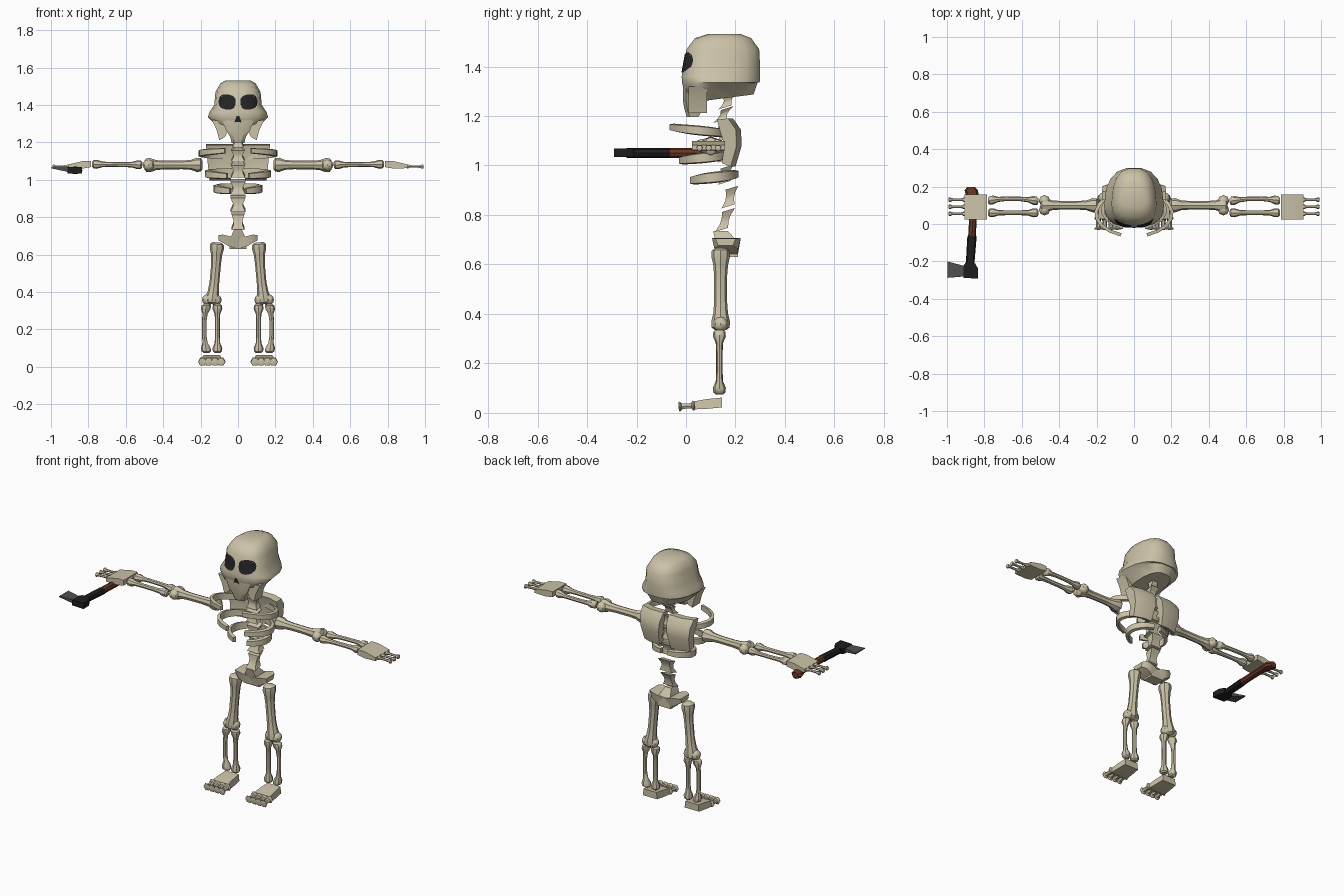
import bpy, bmesh, math
from mathutils import Vector, Matrix
from mathutils.bvhtree import BVHTree

if "Cube" in bpy.data.objects:
    bpy.data.objects.remove(bpy.data.objects["Cube"])


def material(name, rgb):
    m = bpy.data.materials.new(name)
    m.use_nodes = True
    m.diffuse_color = (*rgb, 1)
    m.node_tree.nodes["Principled BSDF"].inputs["Base Color"].default_value = (*rgb, 1)
    return m


BONE = material("bone", (0.60, 0.54, 0.39))
SOCKET = material("dark socket", (0.018, 0.018, 0.02))
WOOD = material("brown wood", (0.14, 0.04, 0.018))
BLACK = material("black grip", (0.013, 0.013, 0.014))
STEEL = material("grey steel", (0.08, 0.08, 0.08))


def finish(name, bm, mat=BONE, paired=False, angle=40):
    """Turn a bmesh into one object, or into a left and right pair."""
    bmesh.ops.recalc_face_normals(bm, faces=bm.faces)
    for side in (("left_", "right_") if paired else ("",)):
        if side == "right_":
            bmesh.ops.scale(bm, vec=(-1, 1, 1), verts=bm.verts)
            bmesh.ops.reverse_faces(bm, faces=bm.faces)
        me = bpy.data.meshes.new(side + name)
        bm.to_mesh(me)
        me.materials.append(mat)
        ob = bpy.data.objects.new(side + name, me)
        bpy.context.collection.objects.link(ob)
        bpy.ops.object.select_all(action='DESELECT')
        ob.select_set(True)
        bpy.context.view_layer.objects.active = ob
        bpy.ops.object.shade_smooth_by_angle(angle=math.radians(angle))
    bm.free()


def loft(bm, rings):
    """Skin a row of closed rings and cap both ends."""
    rows = [[bm.verts.new(p) for p in r] for r in rings]
    n = len(rows[0])
    for a, b in zip(rows, rows[1:]):
        for i in range(n):
            bm.faces.new((a[i], a[(i + 1) % n], b[(i + 1) % n], b[i]))
    bm.faces.new(rows[0])
    bm.faces.new(rows[-1])


def prism(bm, outline, place, w0, w1):
    loft(bm, [[place(u, v, w) for u, v in outline] for w in (w0, w1)])


def along_x(u, v, w):
    return Vector((w, u, v))


def along_y(u, v, w):
    return Vector((u, w, v))


def along_z(u, v, w):
    return Vector((u, v, w))


def bone(bm, start, end, shaft, knob, bow=(0, 0, 0), lobe=None, sides=8):
    """Lathed bone with flared ends, an optional bow and a two-lobed joint."""
    start, end, bow = Vector(start), Vector(end), Vector(bow)
    turn = (end - start).to_track_quat('Z', 'Y')
    half = [(0, knob * .6), (.03, knob * .95), (.1, knob), (.2, shaft * 1.15), (.35, shaft)]
    profile = half + [(1 - t, r) for t, r in reversed(half)]
    rings = []
    for t, r in profile:
        c = start.lerp(end, t) + bow * math.sin(math.pi * t)
        rings.append([c + turn @ Vector((r * math.cos(a), r * math.sin(a), 0))
                      for a in (math.tau * i / sides for i in range(sides))])
    loft(bm, rings)
    if lobe:
        for s in (-1, 1):
            c = start.lerp(end, .93) + Vector(lobe) * s
            bmesh.ops.create_uvsphere(bm, u_segments=8, v_segments=6, radius=knob * .8,
                                      matrix=Matrix.Translation(c))


# Skull: stacked rings of (z, half width, front y, back y)
bm = bmesh.new()
rings = []
for z, w, y0, y1 in [(1.532, .065, .09, .22), (1.515, .092, .035, .265), (1.47, .118, .0, .298),
                     (1.40, .124, -.012, .302), (1.36, .15, -.02, .302), (1.335, .157, -.018, .3),
                     (1.305, .135, -.01, .292), (1.262, .09, .03, .275)]:
    ring, c, h = [], (y0 + y1) / 2, (y1 - y0) / 2
    for i in range(16):
        a = math.tau * (i + .5) / 16
        x, y = (math.copysign(abs(f) ** .75, f) for f in (math.cos(a), math.sin(a)))
        tilt = .13 * h * (y + .6) if z < 1.31 else 0
        ring.append((x * w * (1 - .13 * y), c + h * y, z + tilt))
    rings.append(ring)
loft(bm, rings)
skull_surface = BVHTree.FromBMesh(bm)
finish("skull", bm)


def project(x, z):
    hit = skull_surface.ray_cast(Vector((x, -1, z)), Vector((0, 1, 0)))[0]
    return (hit or Vector((x, .02, z))) + Vector((0, -.004, 0))


# Eye sockets and nose hole: thin patches laid on the skull
bm = bmesh.new()
grid = []
for k in (.05, .35, .7, 1):
    ring = []
    for i in range(12):
        a = math.tau * i / 12
        u, v = (math.copysign(abs(f) ** .8, f) for f in (math.cos(a), math.sin(a)))
        ring.append(project(.058 + k * (.046 * u - .006 * v), 1.416 + k * (.041 * v + .008 * u)))
    grid.append(ring)
loft(bm, grid[::-1])
bmesh.ops.delete(bm, geom=[f for f in bm.faces if len(f.verts) > 4 and f.calc_area() > .001],
                 context='FACES_ONLY')
finish("eye_socket", bm, SOCKET, True)
bm = bmesh.new()
bm.faces.new([bm.verts.new(project(x, z)) for x, z in
              [(-.02, 1.305), (-.005, 1.31), (.005, 1.31), (.02, 1.305), (.007, 1.34), (-.007, 1.34)]])
finish("nose_hole", bm, SOCKET)

# Upper jaw: middle tooth block and a side prong on each cheek
bm = bmesh.new()
rings = [[(x * w, y, z) for x, y in ((-1, y0), (-.6, y0 - .012), (.6, y0 - .012), (1, y0), (.8, y1), (-.8, y1))]
         for z, w, y0, y1 in [(1.32, .085, 0, .12), (1.26, .062, 0, .085), (1.23, .042, .005, .07),
                              (1.197, .034, .015, .05)]]
loft(bm, rings)
finish("jaw", bm, angle=30)
bm = bmesh.new()
prism(bm, [(.05, 1.31), (.14, 1.32), (.115, 1.27), (.1, 1.212), (.07, 1.228), (.055, 1.26)],
      along_y, .01, .085)
finish("jaw_prong", bm, paired=True, angle=30)

# Spine: waisted vertebrae with a spur behind
bm = bmesh.new()
for z0, z1, y, w, lean in [(1.235, 1.285, .168, .026, .01), (1.18, 1.232, .152, .03, .015),
                           (1.105, 1.165, .155, .036, 0), (1.02, 1.085, .155, .038, 0),
                           (.93, .995, .16, .04, .005), (.835, .91, .178, .04, .008),
                           (.74, .82, .158, .034, .014)]:
    loft(bm, [[(sx * w * k, y + lean * (2 * t - 1) + sy * .026 * k, z0 + (z1 - z0) * t + sy * .008)
               for sx, sy in ((-1, -1), (1, -1), (1, 1), (-1, 1))]
              for t, k in ((0, 1), (.35, .7), (.65, .7), (1, 1))])
finish("spine", bm, angle=30)

# Ribs: flat bands swept round the chest
for name, rx, ry, cy, z_back, z_front, tall in [("top_rib", .203, .122, .057, 1.125, 1.155, .036),
                                                ("middle_rib", .168, .1, .075, 1.045, 1.02, .04),
                                                ("bottom_rib", .122, .092, .112, .965, .94, .042)]:
    bm = bmesh.new()
    rings = []
    for i in range(9):
        t = i / 8
        a = math.radians(10 + 150 * t)
        out = Vector((math.sin(a), math.cos(a), 0))
        c = Vector((rx * out.x, cy + ry * out.y, z_back + (z_front - z_back) * t))
        h = tall / 2 * (.8 + .3 * math.sin(math.pi * t))
        rings.append([c + out * (s * .009) + Vector((0, 0, u * h))
                      for s, u in ((-1, -1), (1, -.8), (1, .8), (-1, 1))])
    loft(bm, rings)
    finish(name, bm, paired=True)

# Shoulder blades
bm = bmesh.new()
side = [(.145, 1.185), (.19, 1.19), (.222, 1.145), (.225, 1.08), (.2, .995), (.165, 1.01), (.175, 1.08)]
loft(bm, [[(x + (.02 * (1.19 - z) / .2 if x < .1 else -.02 * (1.19 - z) / .2), y - dy, z) for y, z in side]
          for x, dy in ((.018, 0), (.11, 0), (.172, .02))])
finish("shoulder_blade", bm, paired=True)

# Pelvis: sacrum wedge and flared hip wings
bm = bmesh.new()
loft(bm, [[(sx * w, y + sy * d, z) for sx, sy in ((-1, -1), (1, -1), (1, 1), (-1, 1))]
          for z, w, y, d in ((.63, .045, .175, .035), (.69, .04, .165, .045), (.735, .02, .14, .03))])
finish("sacrum", bm, angle=30)
bm = bmesh.new()
loft(bm, [[(x, y0, z - h), (x, y1, z - h), (x, y1 + .01, z + h), (x, y0 - .01, z + h)]
          for x, y0, y1, z, h in ((.0, .135, .2, .66, .026), (.045, .12, .21, .67, .028),
                                  (.08, .115, .21, .685, .022), (.105, .13, .19, .69, .014))])
finish("hip_wing", bm, paired=True)

# Arms
bm = bmesh.new()
bone(bm, (.19, .1, 1.08), (.5, .1, 1.078), .023, .038, lobe=(0, .024, 0))
finish("upper_arm", bm, paired=True)
bm = bmesh.new()
bone(bm, (.512, .122, 1.08), (.78, .125, 1.083), .012, .024, bow=(0, .012, 0))
bone(bm, (.512, .06, 1.08), (.78, .06, 1.083), .013, .024)
finish("forearm", bm, paired=True)
bm = bmesh.new()
prism(bm, [(.785, 1.068), (.785, 1.1), (.83, 1.1), (.905, 1.082), (.905, 1.062), (.83, 1.06)],
      along_y, .025, .158)
for y in (.055, .092, .13):
    bone(bm, (.9, y, 1.072), (.992, y, 1.07), .007, .013, sides=6)
finish("hand", bm, paired=True)

# Legs
bm = bmesh.new()
bone(bm, (.112, .14, .665), (.142, .14, .335), .026, .038, bow=(-.006, 0, 0), lobe=(.022, 0, 0))
finish("thigh", bm, paired=True)
bm = bmesh.new()
bone(bm, (.168, .135, .335), (.168, .135, .075), .012, .026, bow=(.014, 0, 0))
bone(bm, (.11, .135, .335), (.11, .135, .075), .013, .026)
finish("shin", bm, paired=True)
bm = bmesh.new()
loft(bm, [[(.14 - w, y, z0), (.14 + w, y, z0), (.14 + w * .9, y, z1), (.14 - w * .9, y, z1)]
          for w, y, z0, z1 in ((.048, .145, .022, .062), (.054, .08, .016, .055), (.058, .025, .014, .045))])
for x in (.09, .123, .157, .19):
    bone(bm, (x, .035, .03), (x, -.03, .025), .012, .023, sides=6)
finish("foot", bm, paired=True)


# Axe held in the right hand
def handle(name, mat, stations):
    bm = bmesh.new()
    loft(bm, [[(x + r * math.cos(a), y, 1.05 + min(r, .02) * math.sin(a))
               for a in (math.tau * i / 8 for i in range(8))] for x, y, r in stations])
    finish(name, bm, mat)


handle("axe_handle", WOOD, [(-.872, .198, .02), (-.87, .18, .036), (-.865, .155, .034), (-.86, .13, .022),
                            (-.862, .02, .02), (-.866, -.07, .021)])
handle("axe_grip", BLACK, [(-.866, -.065, .025), (-.872, -.15, .024), (-.878, -.24, .022)])
bm = bmesh.new()
prism(bm, [(-.912, -.225), (-.9, -.205), (-.85, -.21), (-.833, -.24), (-.833, -.292), (-.912, -.288)],
      along_z, 1.034, 1.068)
finish("axe_head", bm, BLACK)
bm = bmesh.new()
loft(bm, [[(x, y0, z - h), (x, y1, z - h), (x, y1, z + h), (x, y0, z + h)]
          for x, y0, y1, z, h in ((-.905, -.28, -.225, 1.053, .012), (-.998, -.288, -.2, 1.064, .003))])
finish("axe_blade", bm, STEEL)
